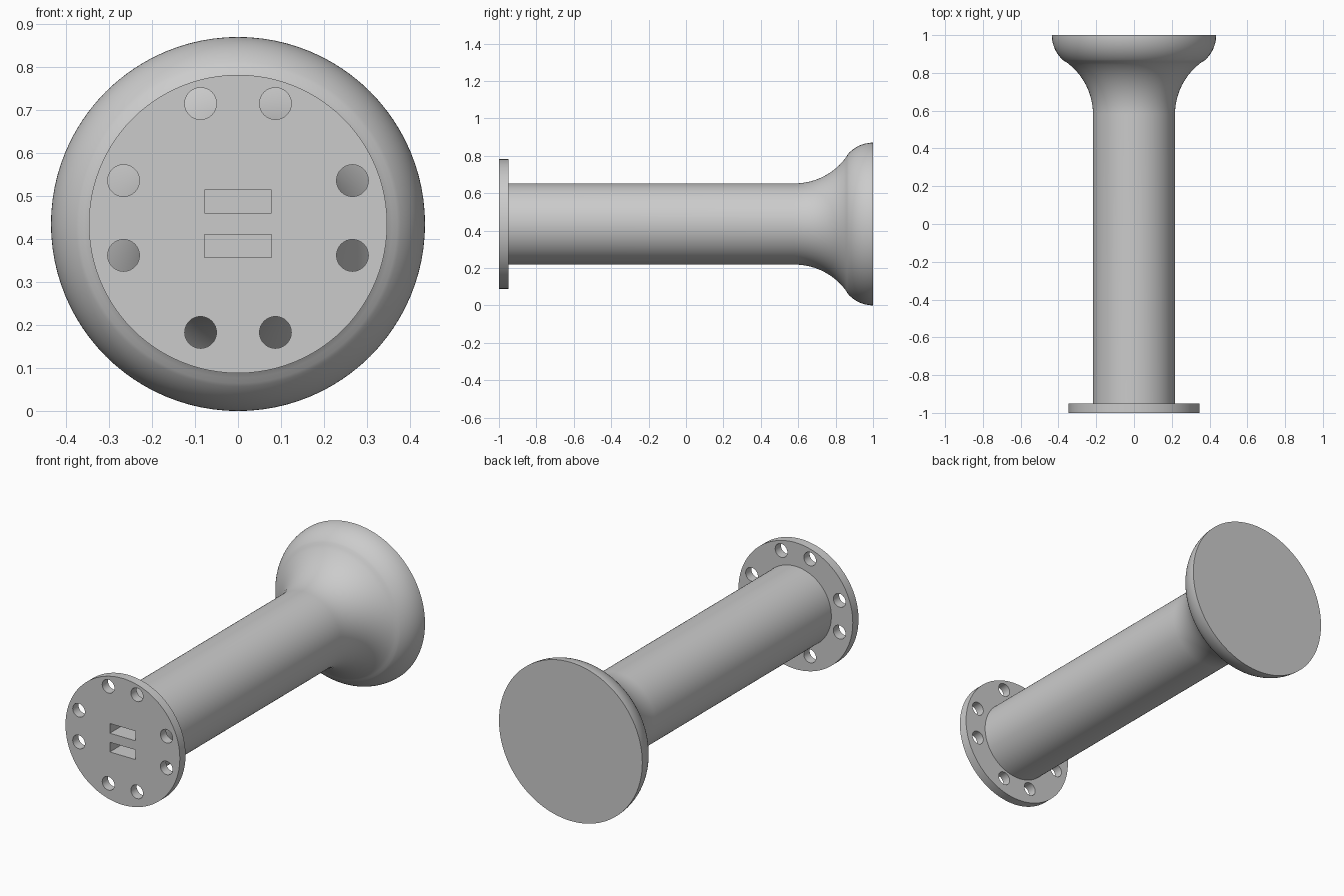
import bpy
import bmesh
from math import sin, cos, pi, radians
from mathutils import Matrix, Vector

if "Cube" in bpy.data.objects:
    bpy.data.objects.remove(bpy.data.objects["Cube"])

AXIS_Z = 0.435
FLANGE_FRONT, FLANGE_BACK = -1.0, -0.95

grey = bpy.data.materials.new("plain grey")
grey.use_nodes = True
COLOR = (0.6, 0.6, 0.6, 1)
grey.diffuse_color = COLOR
grey.node_tree.nodes["Principled BSDF"].inputs["Base Color"].default_value = COLOR


def make_object(name, bm):
    bmesh.ops.recalc_face_normals(bm, faces=bm.faces)
    mesh = bpy.data.meshes.new(name)
    bm.to_mesh(mesh)
    bm.free()
    mesh.materials.append(grey)
    obj = bpy.data.objects.new(name, mesh)
    bpy.context.collection.objects.link(obj)
    return obj


def revolve(name, profile, steps=96):
    """Turn a (y, radius) profile about the long axis and cap both ends."""
    bm = bmesh.new()
    rings = []
    for y, r in profile:
        angles = [2 * pi * i / steps for i in range(steps)]
        rings.append([bm.verts.new((r * cos(a), y, AXIS_Z + r * sin(a))) for a in angles])
    for a, b in zip(rings, rings[1:]):
        for i in range(steps):
            j = (i + 1) % steps
            bm.faces.new((a[i], a[j], b[j], b[i]))
    bm.faces.new(rings[0])
    bm.faces.new(rings[-1])
    return make_object(name, bm)


def cut(obj, cutter):
    mod = obj.modifiers.new("cut", "BOOLEAN")
    mod.operation = "DIFFERENCE"
    mod.solver = "EXACT"
    mod.object = cutter
    bpy.context.view_layer.objects.active = obj
    bpy.ops.object.modifier_apply(modifier=mod.name)


# Horn: straight tube, concave neck arc, then convex rim arc
TUBE_R, NECK_Y, NECK_R, RIM_R = 0.217, 0.58, 0.342, 0.177
SWEEP = radians(54)
profile = [(FLANGE_BACK, TUBE_R)]
for i in range(17):
    a = SWEEP * i / 16
    profile.append((NECK_Y + NECK_R * sin(a), TUBE_R + NECK_R * (1 - cos(a))))
for i in range(1, 17):
    a = SWEEP * (1 - i / 16)
    profile.append((1 - RIM_R * sin(a), AXIS_Z - RIM_R * (1 - cos(a))))
horn = revolve("horn", profile)

# Flange plate
flange = revolve("flange", [(FLANGE_FRONT, 0.347), (FLANGE_BACK, 0.347)])

# Bolt holes: four pairs on a ring
bm = bmesh.new()
for quarter in range(4):
    for side in (-1, 1):
        a = quarter * pi / 2 + side * radians(18.1)
        place = Matrix.Translation((0.28 * cos(a), FLANGE_FRONT, 0.449 + 0.28 * sin(a)))
        bmesh.ops.create_cone(bm, cap_ends=True, segments=32, radius1=0.037,
                              radius2=0.037, depth=0.3,
                              matrix=place @ Matrix.Rotation(pi / 2, 4, "X"))
bolt_cutter = make_object("bolt_cutter", bm)
cut(flange, bolt_cutter)

# Two rectangular ports: a shallow upper one and a deep lower one
bm = bmesh.new()
for z, depth in ((0.487, 0.1), (0.384, 0.6)):
    front, back = FLANGE_FRONT - 0.1, FLANGE_FRONT + depth
    place = Matrix.Translation((0, (front + back) / 2, z))
    size = Matrix.Diagonal(Vector((0.156, back - front, 0.053, 1)))
    bmesh.ops.create_cube(bm, size=1, matrix=place @ size)
port_cutter = make_object("port_cutter", bm)
for part in (flange, horn):
    cut(part, port_cutter)

for helper in (bolt_cutter, port_cutter):
    bpy.data.objects.remove(helper)

# Smooth the round walls and keep the rims sharp
bpy.ops.object.select_all(action="DESELECT")
for part in (horn, flange):
    part.select_set(True)
bpy.context.view_layer.objects.active = horn
bpy.ops.object.shade_smooth_by_angle(angle=radians(30))
